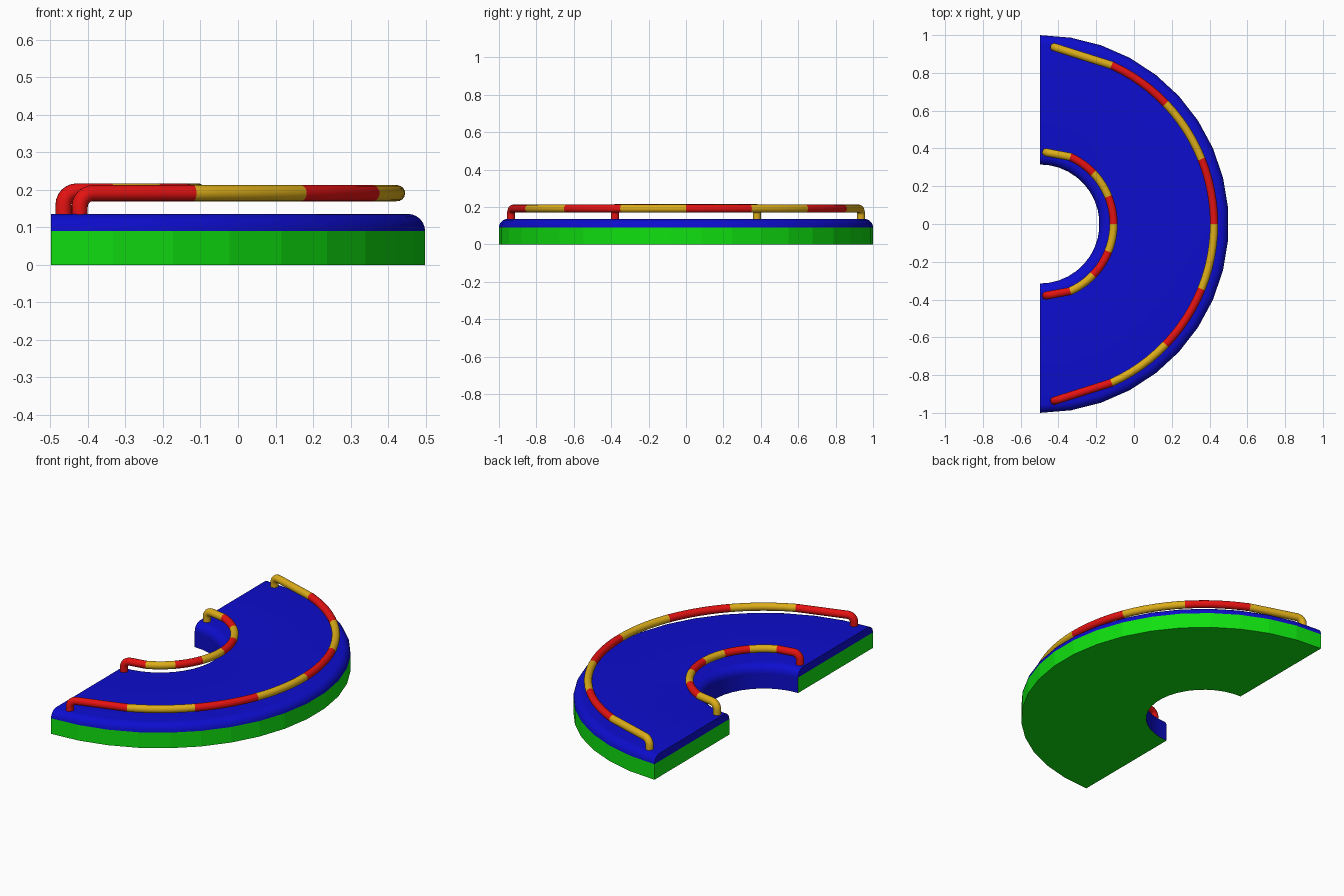
import bpy, bmesh, math
from mathutils import Vector

if "Cube" in bpy.data.objects:
    bpy.data.objects.remove(bpy.data.objects["Cube"])

CX = -0.498            # centre of the half ring lies on the flat back side
SEGS = 19              # facets round the half circle
R_OUT, R_IN = 1.0, 0.315
Z_BASE, Z_TOP = 0.09, 0.136
STEP = math.radians(21.9)   # angular length of one rail stripe


def material(name, rgb):
    m = bpy.data.materials.new(name)
    m.diffuse_color = (*rgb, 1)
    m.use_nodes = True
    m.node_tree.nodes["Principled BSDF"].inputs["Base Color"].default_value = m.diffuse_color
    return m


BLUE = material("blue", (0.004, 0.004, 0.62))
GREEN = material("green", (0.005, 0.75, 0.005))
RED = material("red", (0.78, 0.006, 0.006))
YELLOW = material("yellow", (0.72, 0.42, 0.01))


def half_ring(name, profile, mats):
    """Sweep an open (radius, z) profile through 180 degrees and cap both ends."""
    bm = bmesh.new()
    rings = []
    for i in range(SEGS + 1):
        a = -math.pi / 2 + math.pi * i / SEGS
        rings.append([bm.verts.new((CX + r * math.cos(a), r * math.sin(a), z))
                      for r, z in profile])
    for a, b in zip(rings, rings[1:]):
        for j in range(len(profile) - 1):
            bm.faces.new((a[j], b[j], b[j + 1], a[j + 1]))
    bm.faces.new(rings[0])
    bm.faces.new(rings[-1][::-1])
    bmesh.ops.recalc_face_normals(bm, faces=bm.faces)
    me = bpy.data.meshes.new(name)
    bm.to_mesh(me)
    bm.free()
    for m in mats:
        me.materials.append(m)
    ob = bpy.data.objects.new(name, me)
    bpy.context.collection.objects.link(ob)
    return ob


def select_only(ob):
    bpy.ops.object.select_all(action='DESELECT')
    ob.select_set(True)
    bpy.context.view_layer.objects.active = ob


# Green base, with its inner wall painted blue
base = half_ring("base", [(R_OUT, Z_BASE), (R_OUT, 0), (R_IN, 0), (R_IN, Z_BASE)],
                 [GREEN, BLUE])
for f in base.data.polygons:
    c = f.center
    inner = abs(f.normal.z) < 0.1 and math.hypot(c.x - CX, c.y) < R_IN + 0.01
    f.material_index = int(inner)
    f.use_smooth = inner

# Blue deck with rounded inner and outer rims
fil = Z_TOP - Z_BASE
quarter = [math.radians(15 * k) for k in range(7)]
outer = [(R_OUT - fil + fil * math.cos(t), Z_BASE + fil * math.sin(t)) for t in quarter]
inner = [(R_IN + fil - fil * math.cos(t), Z_BASE + fil * math.sin(t)) for t in quarter]
deck = half_ring("deck", outer + inner[::-1], [BLUE])
select_only(deck)
bpy.ops.object.shade_smooth_by_angle(angle=math.radians(30))


def rail(name, radius, leg_x, leg_y, z, tube=0.0215, bend=0.036):
    """Striped tube following the ring, bent down into a leg at each end."""
    a_end = 3 * STEP
    p = Vector((radius * math.cos(a_end), radius * math.sin(a_end), z))
    leg = Vector((leg_x, leg_y, z))
    d = (p - leg).normalized()
    end = [Vector((leg_x, leg_y, Z_TOP - 0.01))]
    for k in range(7):
        t = math.radians(15 * k)
        end.append(leg + d * bend * (1 - math.cos(t))
                   + Vector((0, 0, bend * (math.sin(t) - 1))))
    n = 6
    arc = [Vector((radius * math.cos(STEP * i / n), radius * math.sin(STEP * i / n), z))
           for i in range(3 * n, -3 * n - 1, -1)]
    mirrored = [Vector((v.x, -v.y, v.z)) for v in reversed(end)]
    pts = end + arc + mirrored

    cu = bpy.data.curves.new(name, 'CURVE')
    cu.dimensions = '3D'
    cu.bevel_depth = tube
    cu.bevel_resolution = 6
    cu.use_fill_caps = True
    sp = cu.splines.new('POLY')
    sp.points.add(len(pts) - 1)
    for q, v in zip(sp.points, pts):
        q.co = (v.x + CX, v.y, v.z, 1)
    ob = bpy.data.objects.new(name, cu)
    bpy.context.collection.objects.link(ob)
    select_only(ob)
    bpy.ops.object.convert(target='MESH')
    ob = bpy.context.object
    me = ob.data
    me.materials.clear()
    me.materials.append(RED)
    me.materials.append(YELLOW)
    # Alternate the stripe colour by angle round the ring
    for f in me.polygons:
        a = math.atan2(f.center.y, f.center.x - CX)
        f.material_index = max(-4, min(3, math.floor(a / STEP))) % 2
    bpy.ops.object.shade_smooth_by_angle(angle=math.radians(40))


# Outer and inner striped hand rails
rail("outer_rail", 0.922, 0.076, 0.936, 0.191)
rail("inner_rail", 0.39, 0.033, 0.379, 0.196)
